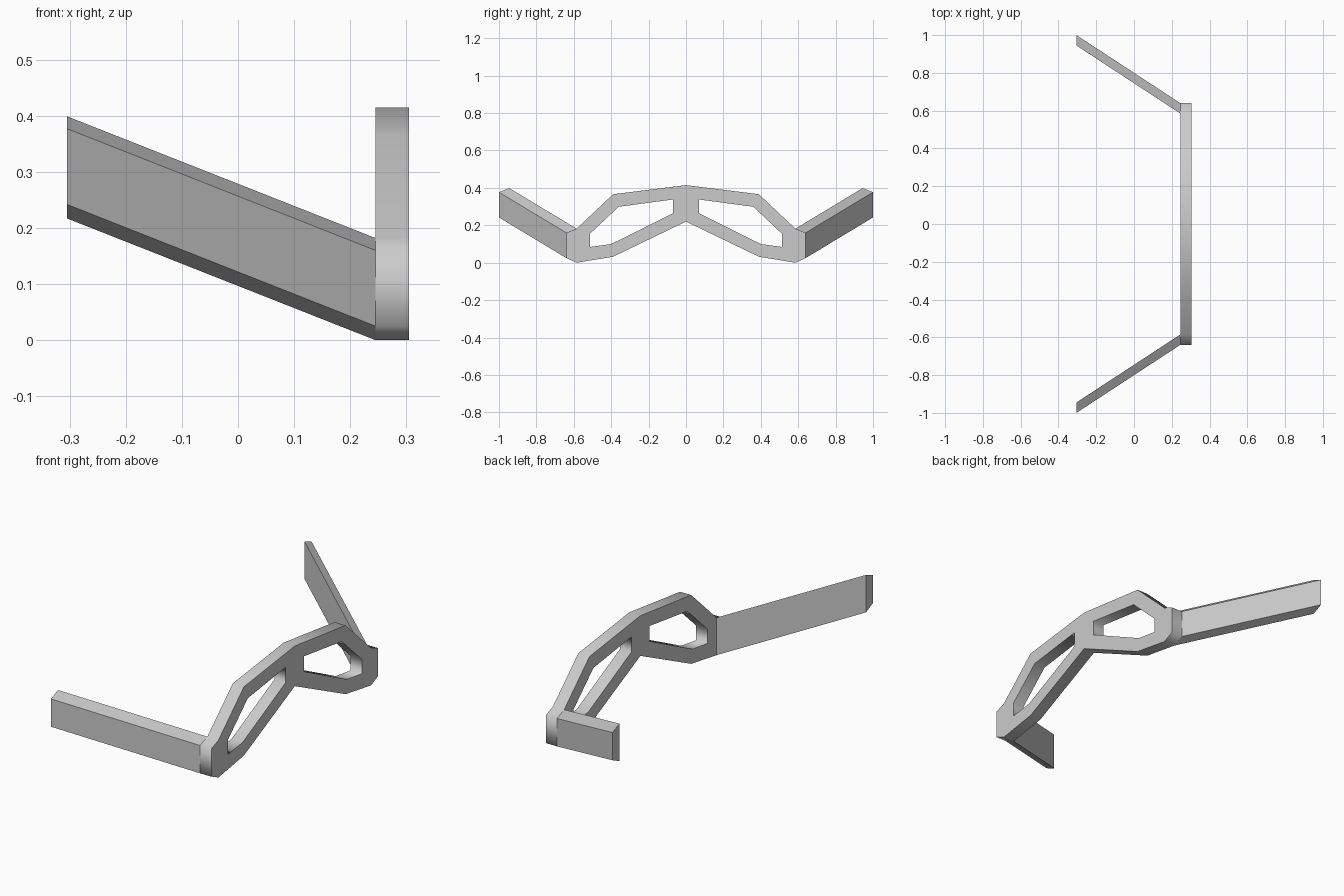
import bpy, bmesh
from math import pi

if "Cube" in bpy.data.objects:
    bpy.data.objects.remove(bpy.data.objects["Cube"])

FRONT, BACK, TIP = 0.305, 0.245, -0.305

# Half profiles as (y, z), mirrored across y = 0
HALF_OUTLINE = [(0, 0.22), (0.39, 0.032), (0.585, 0.0), (0.64, 0.025),
                (0.64, 0.16), (0.585, 0.182), (0.39, 0.366), (0, 0.415)]
LENS_HOLE = [(0.07, 0.338), (0.36, 0.299), (0.514, 0.154),
             (0.514, 0.084), (0.40, 0.10), (0.07, 0.264)]


def mirrored(points):
    return [(-y, z) for y, z in reversed(points)]


def add_spline(curve, points):
    spline = curve.splines.new('POLY')
    spline.points.add(len(points) - 1)
    for p, (y, z) in zip(spline.points, points):
        p.co = (y, z, 0, 1)
    spline.use_cyclic_u = True


# Front frame: one flat plate with two lens openings
curve = bpy.data.curves.new("front_frame", 'CURVE')
curve.dimensions = '2D'
curve.fill_mode = 'BOTH'
curve.extrude = (FRONT - BACK) / 2
add_spline(curve, HALF_OUTLINE + mirrored(HALF_OUTLINE)[1:-1])
add_spline(curve, LENS_HOLE)
add_spline(curve, mirrored(LENS_HOLE))
frame = bpy.data.objects.new("front_frame", curve)
frame.location.x = (FRONT + BACK) / 2
frame.rotation_euler = (pi / 2, 0, pi / 2)
bpy.context.collection.objects.link(frame)
bpy.context.view_layer.objects.active = frame
frame.select_set(True)
bpy.ops.object.convert(target='MESH')


# Temple arms: the hinge-side cross-section swept out and up to the tip
def temple_arm(name, side):
    section = [(0.585, 0.0), (0.64, 0.025), (0.64, 0.16), (0.585, 0.182)]
    bm = bmesh.new()
    hinge = [bm.verts.new((BACK, side * y, z)) for y, z in section]
    tip = [bm.verts.new((TIP, side * (y + 0.36), z + 0.217)) for y, z in section]
    bm.faces.new(hinge)
    bm.faces.new(tip)
    for i in range(4):
        j = (i + 1) % 4
        bm.faces.new((hinge[i], hinge[j], tip[j], tip[i]))
    bmesh.ops.recalc_face_normals(bm, faces=bm.faces)
    mesh = bpy.data.meshes.new(name)
    bm.to_mesh(mesh)
    bm.free()
    bpy.context.collection.objects.link(bpy.data.objects.new(name, mesh))


temple_arm("left_arm", 1)
temple_arm("right_arm", -1)
